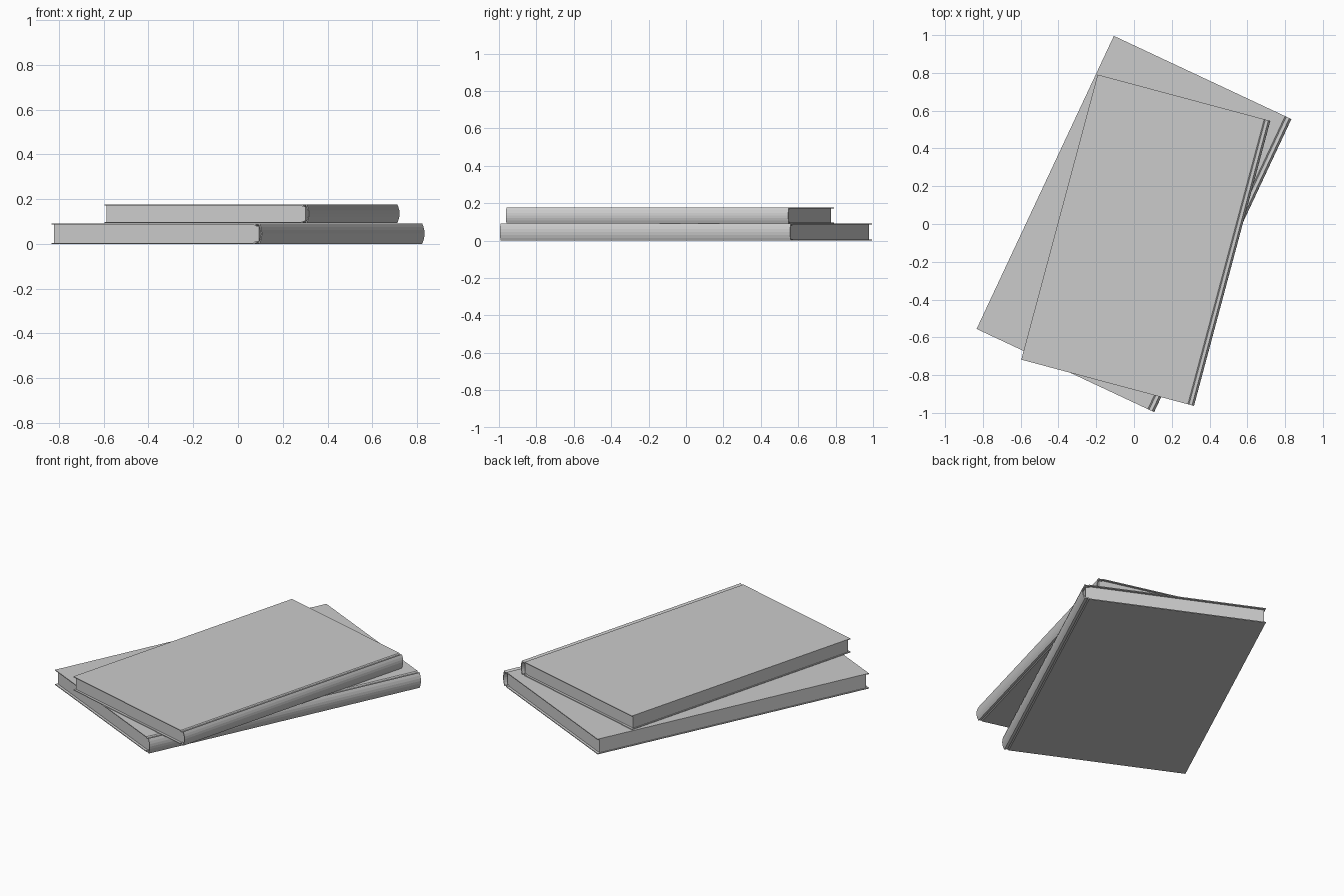
import bpy, bmesh, math
from mathutils import Matrix, Vector

cube = bpy.data.objects.get("Cube")
if cube:
    bpy.data.objects.remove(cube, do_unlink=True)

grey = bpy.data.materials.new("plain_grey")
grey.use_nodes = True
colour = (0.6, 0.6, 0.6, 1)
grey.diffuse_color = colour
grey.node_tree.nodes["Principled BSDF"].inputs["Base Color"].default_value = colour

WIDTH, LENGTH, HEIGHT, BOARD = 1.038, 1.713, 0.092, 0.005
BULGE, INSET = 0.012, 0.015


def extrude_profile(name, points, length, matrix):
    """Prism with an (x, z) outline running along y."""
    bm = bmesh.new()
    face = bm.faces.new([bm.verts.new((x, -length / 2, z)) for x, z in points])
    side = bmesh.ops.extrude_face_region(bm, geom=[face])["geom"]
    verts = [v for v in side if isinstance(v, bmesh.types.BMVert)]
    bmesh.ops.translate(bm, verts=verts, vec=(0, length, 0))
    bmesh.ops.recalc_face_normals(bm, faces=bm.faces)
    mesh = bpy.data.meshes.new(name)
    bm.to_mesh(mesh)
    bm.free()
    mesh.materials.append(grey)
    obj = bpy.data.objects.new(name, mesh)
    bpy.context.collection.objects.link(obj)
    obj.matrix_world = matrix
    return obj


def spine_arc(x, half, bulge, steps=6):
    """Shallow rounded back, from top to bottom."""
    return [(x + bulge * (1 - t * t), half * t)
            for t in (1 - 2 * i / steps for i in range(steps + 1))]


def cover_path(inner):
    """Top board, hinge groove, spine and mirrored bottom board."""
    half = HEIGHT / 2 - inner
    edge = WIDTH / 2 - BULGE - inner
    dip = half - 0.005
    top = [(-WIDTH / 2, half), (edge - 0.025, half),
           (edge - 0.018, dip), (edge - 0.010, dip)]
    bottom = [(x, -z) for x, z in reversed(top)]
    return top + spine_arc(edge, half, BULGE) + bottom


def book(prefix, centre, angle, scale):
    matrix = (Matrix.Translation(Vector(centre))
              @ Matrix.Rotation(math.radians(angle), 4, "Z")
              @ Matrix.Scale(scale, 4))
    # wraparound cover
    outline = cover_path(0) + cover_path(BOARD)[::-1]
    extrude_profile(prefix + "_cover", outline, LENGTH, matrix)
    # page block, set in from the cover edges
    half = HEIGHT / 2 - BOARD
    right = WIDTH / 2 - BULGE - 0.035
    left = -WIDTH / 2 + 0.006
    pages = [(left, half), (right, half), (right + 0.012, half - 0.006),
             (right + 0.026, half - 0.006)]
    pages += [(x, -z) for x, z in reversed(pages)]
    extrude_profile(prefix + "_pages", pages, LENGTH - 2 * INSET, matrix)


UPPER = 0.912
book("lower_book", (0, 0, HEIGHT / 2), -25.1, 1)
book("upper_book", (0.0625, -0.086, HEIGHT * (1 + UPPER / 2) + 0.001), -15, UPPER)
